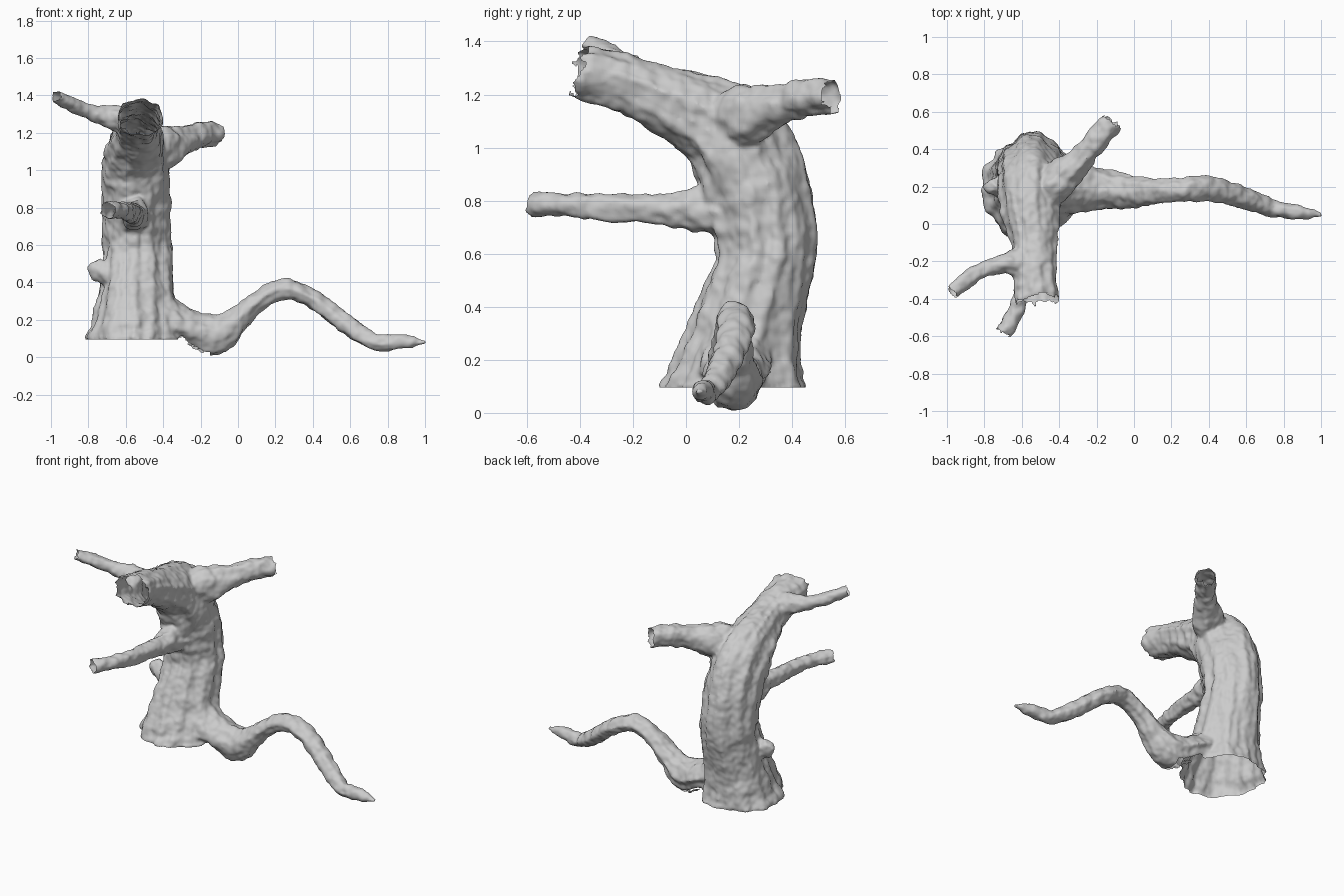
import bpy, bmesh, math
from mathutils import Vector, noise

if "Cube" in bpy.data.objects:
    bpy.data.objects.remove(bpy.data.objects["Cube"])


def spline(pts, t):
    """Catmull-Rom through rows of numbers, t in 0..1"""
    n = len(pts) - 1
    i = min(int(t * n), n - 1)
    u = t * n - i
    p0, p1, p2, p3 = (pts[max(0, min(n, j))] for j in (i - 1, i, i + 1, i + 2))
    return [0.5 * (2 * b + (c - a) * u + (2 * a - 5 * b + 4 * c - d) * u * u
                   + (3 * b - a - 3 * c + d) * u ** 3)
            for a, b, c, d in zip(p0, p1, p2, p3)]


body = bmesh.new()
open_ends = []          # centre, direction, radius of each broken end


def limb(pts, side, rings, segs, ridge, rough, seed, floor=0.0, jag=0.0):
    """Closed bark tube added to body; rows are x, y, z, side radius, other radius"""
    bm = bmesh.new()
    prev = None
    side = Vector(side)
    for r in range(rings + 1):
        t = r / rings
        x, y, z, a, b = spline(pts, t)
        c = Vector((x, y, z))
        tan = (Vector(spline(pts, min(1, t + .01))[:3])
               - Vector(spline(pts, max(0, t - .01))[:3])).normalized()
        if floor:       # upright limb: ease the first rings to level
            tan = Vector((0, 0, 1)).lerp(tan, min(1, t * 6)).normalized()
        s = (side - tan * side.dot(tan)).normalized()
        o = tan.cross(s)
        ring = []
        for k in range(segs):
            th = 2 * math.pi * k / segs
            cs, sn = math.cos(th), math.sin(th)
            # long ridges running with the grain, plus lumps
            grain = noise.noise(Vector((cs * 3.2 + seed, sn * 3.2, t * 2.5)))
            grain += 0.5 * noise.noise(Vector((cs * 7 + seed, sn * 7, t * 4)))
            lump = noise.noise(Vector((cs * 1.5, sn * 1.5 + seed, t * rings * 0.35)))
            p = c + (s * a * cs + o * b * sn) * (1 + ridge * grain + rough * lump)
            if jag and r == rings:
                p += tan * jag * noise.noise(Vector((cs * 4, sn * 4, seed)))
            p.z = floor if (floor and r == 0) else max(p.z, floor + .002)
            ring.append(bm.verts.new(p))
        if prev:
            for k in range(segs):
                j = (k + 1) % segs
                bm.faces.new((prev[k], prev[j], ring[j], ring[k]))
        if r in (0, rings):
            mid = bm.verts.new(sum((v.co for v in ring), Vector()) / segs)
            for k in range(segs):
                bm.faces.new((mid, ring[k], ring[(k + 1) % segs]))
        prev = ring
    if jag:
        open_ends.append((c, tan.copy(), max(a, b)))
    bmesh.ops.recalc_face_normals(bm, faces=bm.faces)
    me = bpy.data.meshes.new("tmp")
    bm.to_mesh(me)
    bm.free()
    body.from_mesh(me)
    bpy.data.meshes.remove(me)


# Hollow trunk leaning over to the front
limb([(-.56, .18, .095, .255, .275), (-.55, .20, .2, .23, .235), (-.54, .25, .4, .2, .193),
      (-.54, .3, .6, .182, .183), (-.545, .278, .8, .178, .198), (-.55, .2, 1.0, .175, .2),
      (-.55, .085, 1.105, .158, .168), (-.53, -.1, 1.187, .122, .122),
      (-.53, -.25, 1.247, .114, .106), (-.52, -.41, 1.283, .12, .1)],
     (1, 0, 0), 70, 56, .13, .06, 3.1, .095, .05)

# Long winding root
limb([(-.48, .19, .25, .14, .15), (-.3, .185, .175, .125, .09), (-.13, .18, .117, .1, .112),
      (0, .17, .205, .086, .068), (.1, .175, .295, .069, .052), (.24, .18, .365, .063, .056),
      (.4, .19, .31, .071, .048), (.6, .135, .16, .058, .05), (.74, .085, .08, .048, .043),
      (.88, .065, .085, .038, .04), (1.005, .05, .08, .015, .012)],
     (0, 1, 0), 50, 20, .16, .1, 8.4)

# Upper branches and the low front branch
limb([(-.56, -.2, 1.25, .06, .07), (-.65, -.205, 1.275, .064, .066), (-.76, -.23, 1.3, .045, .045),
      (-.87, -.28, 1.345, .044, .04), (-.978, -.365, 1.395, .04, .034)],
     (0, 1, 0), 26, 16, .14, .2, 1.7, jag=.02)
limb([(-.52, .15, 1.08, .08, .09), (-.41, .225, 1.12, .1, .115), (-.29, .345, 1.158, .074, .078),
      (-.2, .45, 1.19, .063, .07), (-.115, .555, 1.193, .057, .064)],
     (.76, -.65, 0), 26, 20, .14, .2, 5.2, jag=.03)
limb([(-.54, .2, .74, .1, .11), (-.55, .08, .765, .085, .095), (-.56, -.08, .77, .055, .06),
      (-.58, -.28, .775, .043, .05), (-.62, -.44, .785, .041, .045), (-.7, -.585, .785, .05, .047)],
     (1, 0, 0), 34, 18, .14, .25, 9.9, jag=.025)

# Small broken stub low on the left side
limb([(-.66, .2, .44, .07, .07), (-.74, .2, .46, .05, .055), (-.775, .2, .51, .03, .045)],
     (0, 1, 0), 8, 12, .2, .25, 2.6)

# Fuse everything into one continuous bark surface
mesh = bpy.data.meshes.new("tree_stump")
body.to_mesh(mesh)
body.free()
tree = bpy.data.objects.new("tree_stump", mesh)
bpy.context.collection.objects.link(tree)
remesh = tree.modifiers.new("fuse", 'REMESH')
remesh.mode = 'VOXEL'
remesh.voxel_size = 0.011
soft = tree.modifiers.new("soften", 'SMOOTH')
soft.factor = 0.5
soft.iterations = 5
deps = bpy.context.evaluated_depsgraph_get()
fused = bpy.data.meshes.new_from_object(tree.evaluated_get(deps))
tree.modifiers.clear()
tree.data = fused
bpy.data.meshes.remove(mesh)
fused.name = "tree_stump"

bm = bmesh.new()
bm.from_mesh(fused)
bm.normal_update()


def is_opening(f):
    """Faces closing the base, the root's underside or a broken end"""
    p, n = f.calc_center_median(), f.normal
    if p.z < .112 and n.z < -.75 and p.x < -.15:
        return True
    return any(n.dot(d) > .55 and abs((p - c).dot(d)) < .035 and (p - c).length < r * 1.25
               for c, d, r in open_ends)


bmesh.ops.delete(bm, geom=[f for f in bm.faces if is_opening(f)], context='FACES')

# Keep the cut at the ground level, then roughen the bark
for v in bm.verts:
    if v.is_boundary and v.co.x < -.32 and v.co.z < .13:
        v.co.z = .095
    else:
        q = v.co
        bump = noise.noise(Vector((q.x * 22, q.y * 22, q.z * 9)))
        knob = noise.noise(q * 30 + Vector((5, 0, 0)))
        v.co = q + v.normal * (.007 * bump + .005 * knob)
    v.co.z = max(v.co.z, 0)
for f in bm.faces:
    f.smooth = True
bm.to_mesh(fused)
bm.free()
